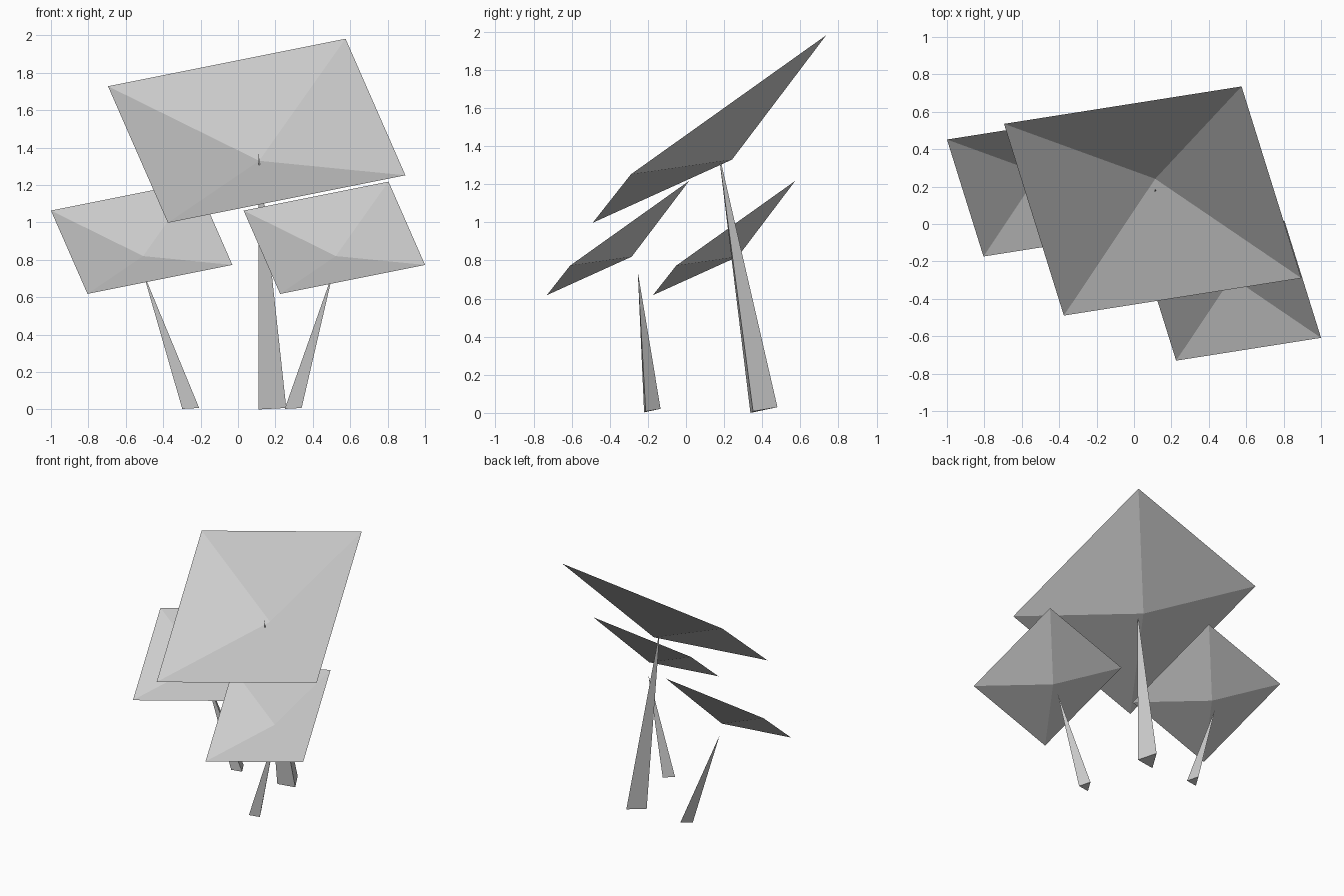
import bpy
import bmesh
from mathutils import Vector

cube = bpy.data.objects.get("Cube")
if cube:
    bpy.data.objects.remove(cube, do_unlink=True)

# One plain grey for everything
GREY = (0.6, 0.6, 0.6, 1.0)
grey = bpy.data.materials.new("plain_grey")
grey.use_nodes = True
grey.diffuse_color = GREY
grey.node_tree.nodes["Principled BSDF"].inputs["Base Color"].default_value = GREY

# Half-edges of the tilted square canopy and the drop to its sunken centre
SIDE = Vector((0.635, 0.10, 0.127))
REAR = Vector((-0.16, 0.5125, 0.365))
DROP = -SIDE.cross(REAR).normalized() * 0.2

# Tilted triangular foot, relative to its front left corner
FOOT = [Vector(p) for p in ((0, 0, 0), (0.148, 0.014, 0.008), (0.08, 0.142, 0.03))]


def add_object(name, bm):
    mesh = bpy.data.meshes.new(name)
    bm.to_mesh(mesh)
    bm.free()
    mesh.materials.append(grey)
    obj = bpy.data.objects.new(name, mesh)
    bpy.context.collection.objects.link(obj)
    return obj


def fan(bm, ring, apex):
    """Join a ring of points to one apex with flat triangles."""
    tip = bm.verts.new(apex)
    rim = [bm.verts.new(p) for p in ring]
    for a, b in zip(rim, rim[1:] + rim[:1]):
        bm.faces.new((a, b, tip))
    return rim


def canopy(name, centre, size):
    """Open, shallow four-sided dish."""
    centre = Vector(centre)
    signs = ((-1, -1), (1, -1), (1, 1), (-1, 1))
    ring = [centre + size * (SIDE * s + REAR * t) for s, t in signs]
    bm = bmesh.new()
    fan(bm, ring, centre + DROP * size)
    return add_object(name, bm)


def stem(name, corner, tip, size):
    """Three-sided spike with a closed foot."""
    bm = bmesh.new()
    rim = fan(bm, [Vector(corner) + p * size for p in FOOT], tip)
    bm.faces.new(rim[::-1])
    return add_object(name, bm)


# Tall plant in the middle
canopy("large_canopy", (0.10, 0.123, 1.49), 1.0)
stem("large_stem", (0.11, 0.338, 0.0), (0.11, 0.17, 1.375), 1.0)

# Two smaller plants beside it
canopy("small_canopy_left", (0.515, -0.357, 0.918), 0.61)
stem("small_stem_left", (0.25, -0.22, 0.003), (0.51, -0.253, 0.74), 0.61)
canopy("small_canopy_right", (-0.515, 0.20, 0.918), 0.61)
stem("small_stem_right", (-0.298, 0.34, 0.003), (-0.51, 0.305, 0.74), 0.61)
